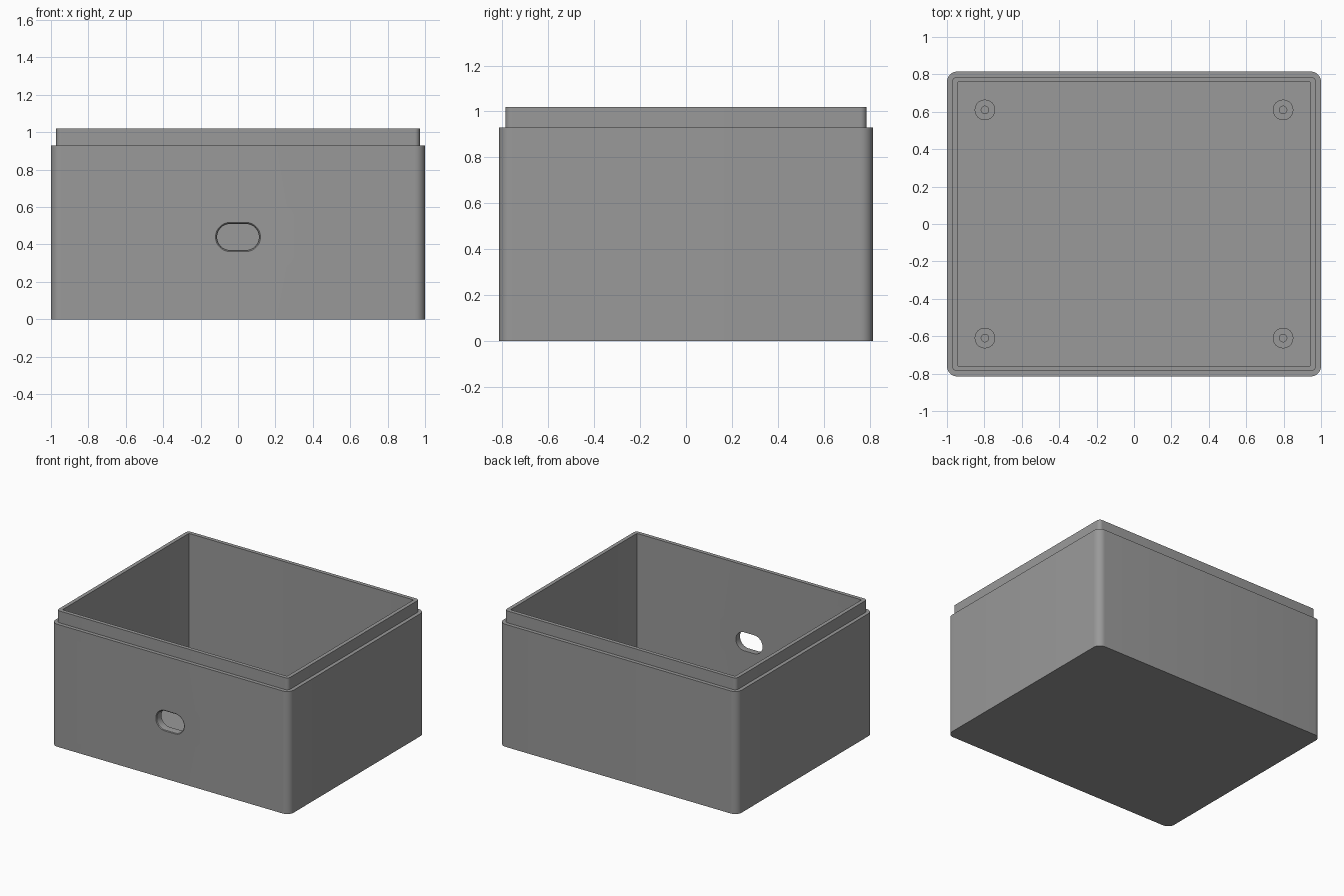
import bpy, bmesh, math
from mathutils import Matrix

if "Cube" in bpy.data.objects:
    bpy.data.objects.remove(bpy.data.objects["Cube"])

grey = bpy.data.materials.new("grey plastic")
grey.diffuse_color = (0.32, 0.32, 0.32, 1)
grey.use_nodes = True
grey.node_tree.nodes["Principled BSDF"].inputs["Base Color"].default_value = grey.diffuse_color


def ring(hx, hy, r, z, seg):
    """Rounded rectangle of half sizes hx, hy with corner radius r."""
    pts = []
    for k, (sx, sy) in enumerate([(1, 1), (-1, 1), (-1, -1), (1, -1)]):
        for i in range(seg + 1):
            a = (k + i / seg) * math.pi / 2
            pts.append((sx * (hx - r) + r * math.cos(a),
                        sy * (hy - r) + r * math.sin(a), z))
    return pts


def loft(name, sections, seg=8, matrix=Matrix()):
    """Skin a stack of rounded rectangles and cap both ends."""
    bm = bmesh.new()
    rings = [[bm.verts.new(p) for p in ring(*s, seg)] for s in sections]
    n = len(rings[0])
    for a, b in zip(rings, rings[1:]):
        for i in range(n):
            j = (i + 1) % n
            bm.faces.new((a[i], a[j], b[j], b[i]))
    bm.faces.new(rings[0][::-1])
    bm.faces.new(rings[-1])
    bmesh.ops.remove_doubles(bm, verts=bm.verts, dist=1e-5)
    bmesh.ops.recalc_face_normals(bm, faces=bm.faces)
    bm.transform(matrix)
    me = bpy.data.meshes.new(name)
    bm.to_mesh(me)
    bm.free()
    me.materials.append(grey)
    ob = bpy.data.objects.new(name, me)
    bpy.context.collection.objects.link(ob)
    return ob


def activate(ob):
    bpy.ops.object.select_all(action='DESELECT')
    ob.select_set(True)
    bpy.context.view_layer.objects.active = ob


FLOOR, STEP, TOP = 0.057, 0.93, 1.02

# Box shell: outer wall, stepped lip, inner wall and floor
box = loft("box_shell", [
    (1.0, 0.815, 0.055, 0),
    (1.0, 0.815, 0.055, STEP),
    (0.972, 0.787, 0.027, STEP),
    (0.972, 0.787, 0.027, TOP),
    (0.943, 0.758, 0.002, TOP),
    (0.943, 0.758, 0.002, FLOOR)])

# Cable slot through the front wall, with a softened outer edge
turn = Matrix.Translation((0, -0.815, 0.44)) @ Matrix.Rotation(math.pi / 2, 4, 'X')
cutter = loft("slot_cutter", [
    (0.112, 0.070, 0.070, -0.12),
    (0.112, 0.070, 0.070, -0.012),
    (0.1145, 0.0725, 0.0725, -0.004),
    (0.120, 0.078, 0.078, 0.0),
    (0.120, 0.078, 0.078, 0.05)], 12, turn)
cutter.hide_render = True
mod = box.modifiers.new("slot", 'BOOLEAN')
mod.operation = 'DIFFERENCE'
mod.solver = 'EXACT'
mod.object = cutter
activate(box)
bpy.ops.object.modifier_apply(modifier=mod.name)
bpy.data.objects.remove(cutter)
bpy.ops.object.shade_smooth_by_angle(angle=math.radians(30))

# Four screw standoffs with blind holes
for sx, side in ((-1, "left"), (1, "right")):
    for sy, end in ((-1, "front"), (1, "back")):
        post = loft(f"standoff_{end}_{side}", [
            (0.055, 0.055, 0.055, FLOOR - 0.01),
            (0.055, 0.055, 0.055, 0.15),
            (0.02, 0.02, 0.02, 0.15),
            (0.02, 0.02, 0.02, FLOOR + 0.003)],
            matrix=Matrix.Translation((sx * 0.797, sy * 0.61, 0)))
        activate(post)
        bpy.ops.object.shade_smooth_by_angle(angle=math.radians(30))
